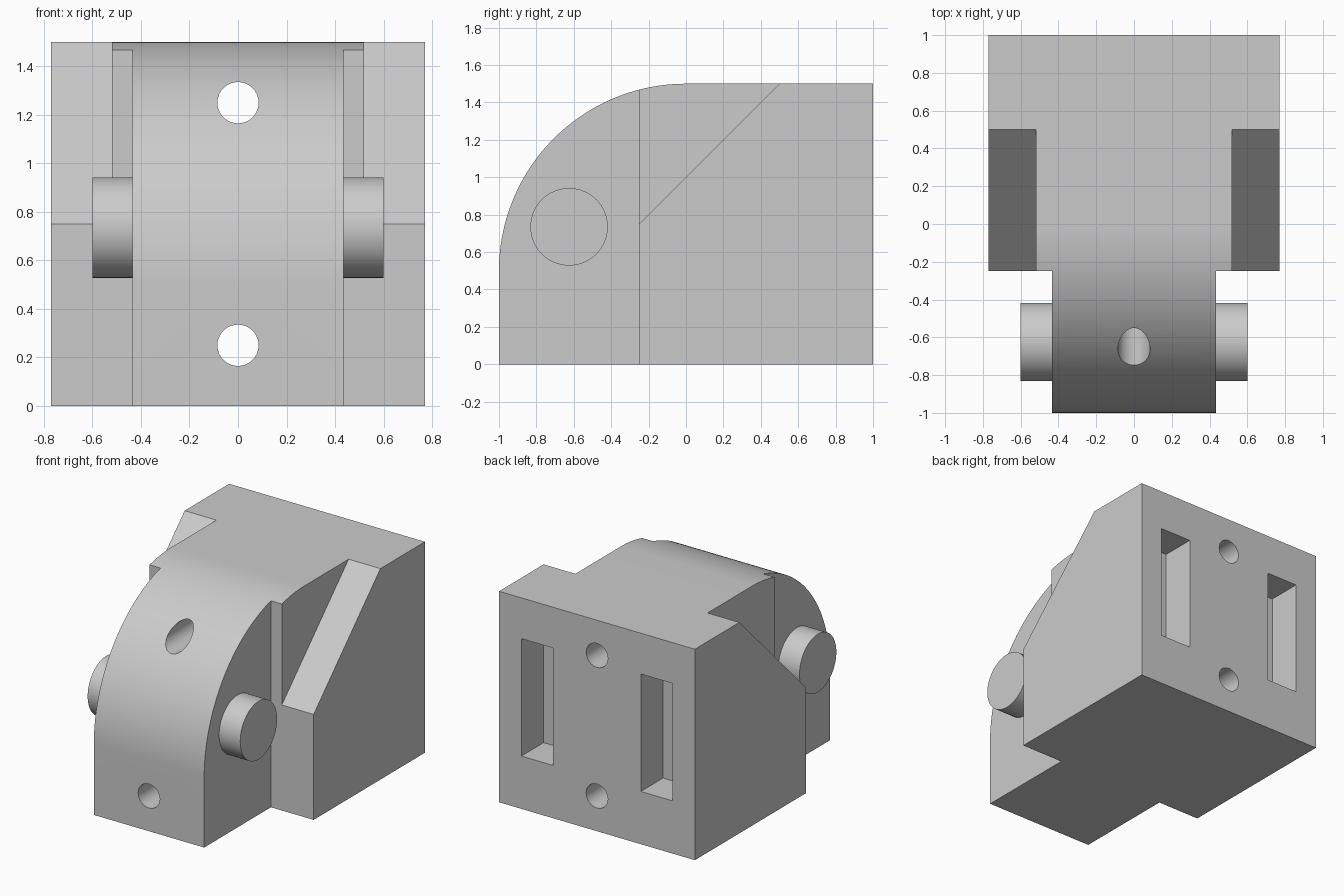
import bpy, bmesh, math
from mathutils import Matrix

cube = bpy.data.objects.get("Cube")
if cube:
    bpy.data.objects.remove(cube, do_unlink=True)

grey = bpy.data.materials.new("plain grey")
grey.use_nodes = True
grey.diffuse_color = (0.6, 0.6, 0.6, 1)
grey.node_tree.nodes["Principled BSDF"].inputs["Base Color"].default_value = (0.6, 0.6, 0.6, 1)


def finish(bm, name):
    bmesh.ops.recalc_face_normals(bm, faces=bm.faces)
    mesh = bpy.data.meshes.new(name)
    bm.to_mesh(mesh)
    bm.free()
    mesh.materials.append(grey)
    obj = bpy.data.objects.new(name, mesh)
    bpy.context.collection.objects.link(obj)
    return obj


def prism(name, profile, x0, x1):
    """Extrude a (y, z) profile along x."""
    bm = bmesh.new()
    face = bm.faces.new([bm.verts.new((x0, y, z)) for y, z in profile])
    ext = bmesh.ops.extrude_face_region(bm, geom=[face])
    verts = [v for v in ext["geom"] if isinstance(v, bmesh.types.BMVert)]
    bmesh.ops.translate(bm, verts=verts, vec=(x1 - x0, 0, 0))
    return finish(bm, name)


def block(name, x0, x1, y0, y1, z0, z1):
    return prism(name, [(y0, z0), (y1, z0), (y1, z1), (y0, z1)], x0, x1)


def cylinder(name, radius, length, centre, axis):
    bm = bmesh.new()
    turn = Matrix.Rotation(math.pi / 2, 4, axis)
    bmesh.ops.create_cone(bm, cap_ends=True, segments=64, radius1=radius, radius2=radius,
                          depth=length, matrix=Matrix.Translation(centre) @ turn)
    return finish(bm, name)


def activate(obj):
    bpy.ops.object.select_all(action="DESELECT")
    obj.select_set(True)
    bpy.context.view_layer.objects.active = obj


def cut(target, cutter):
    cutter.hide_render = True
    mod = target.modifiers.new("cut", "BOOLEAN")
    mod.operation, mod.solver, mod.object = "DIFFERENCE", "EXACT", cutter
    activate(target)
    bpy.ops.object.modifier_apply(modifier=mod.name)
    bpy.data.objects.remove(cutter, do_unlink=True)


def smooth(obj):
    activate(obj)
    bpy.ops.object.shade_smooth_by_angle(angle=math.radians(30))


# Body with a quarter-round nose
STEPS = 64
arc = [(-math.cos(a), 0.5 + math.sin(a))
       for a in (math.pi / 2 * i / STEPS for i in range(STEPS + 1))]
body = prism("body", [(-1, 0)] + arc + [(1, 1.5), (1, 0)], -0.77, 0.77)

for side in (-1, 1):
    # Narrow the nose
    cut(body, block("nose_cutter", side * 0.434, side * 0.9, -1.1, -0.25, -0.1, 1.6))
    # Slope the shoulders
    cut(body, prism("shoulder_cutter", [(-0.35, 0.65), (0.6, 1.6), (-0.35, 1.6)],
                    side * 0.52, side * 0.9))
    # Pocket in the back
    cut(body, block("pocket_cutter", side * 0.345, side * 0.595, 0.75, 1.1, 0.375, 1.21))

# Bolt holes from front to back
for z in (0.25, 1.25):
    cut(body, cylinder("hole_cutter", 0.085, 2.4, (0, 0, z), "X"))
smooth(body)

# Side pins
for label, side in (("left_pin", 1), ("right_pin", -1)):
    smooth(cylinder(label, 0.207, 0.17, (side * 0.515, -0.625, 0.735), "Y"))
